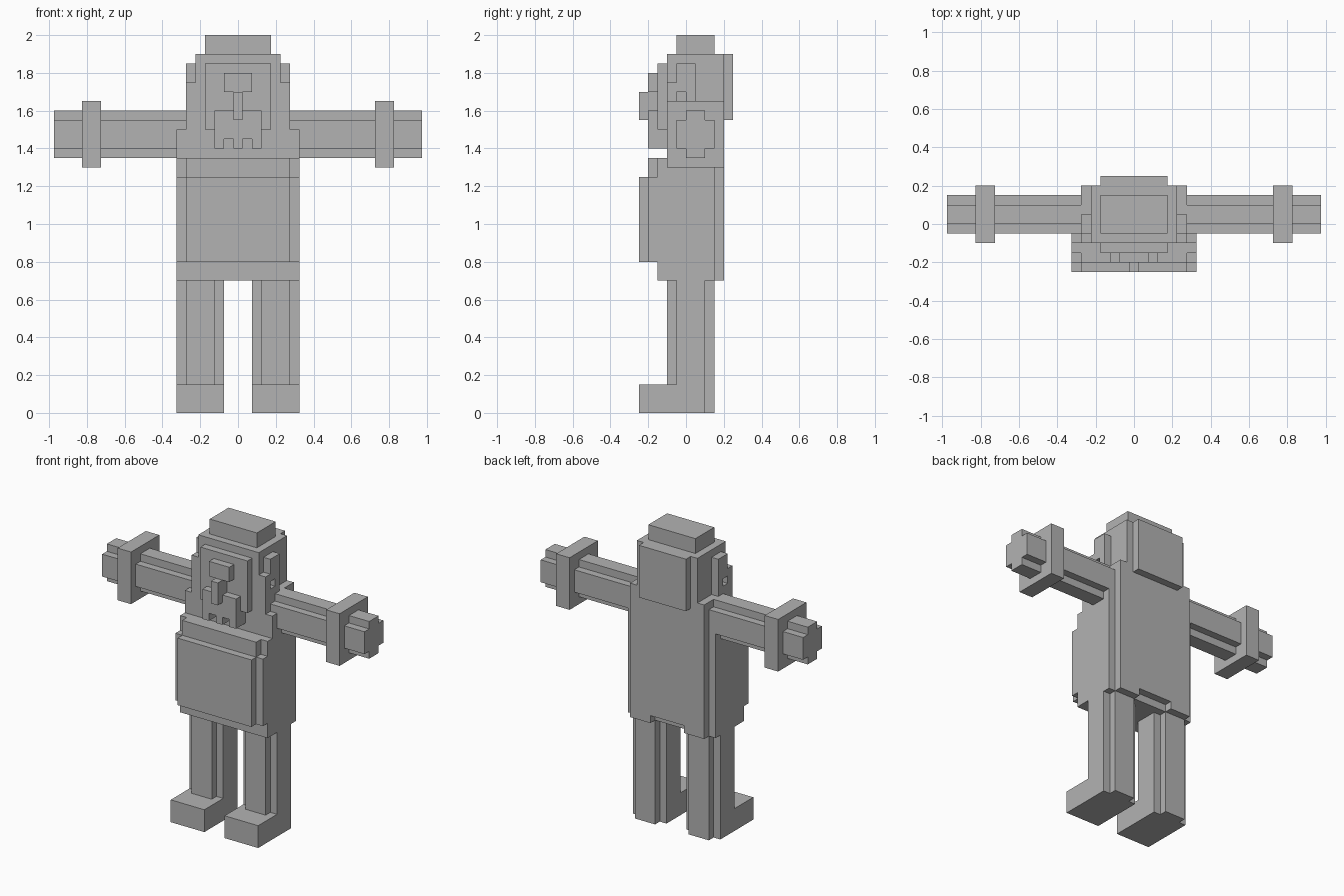
import bpy, bmesh
from mathutils import Vector

if "Cube" in bpy.data.objects:
    bpy.data.objects.remove(bpy.data.objects["Cube"])

U = 0.05          # block size
cells = {}        # (i, j, k) -> part name


def span(a, b, off=0.0):
    return range(round(a / U - off), round(b / U - off))


def block(part, x, y, z, mirror=False):
    """Fill a box with blocks; mirror repeats it across x = 0."""
    for i in span(*x, 0.5):
        for j in span(*y):
            for k in span(*z):
                cells.setdefault((i, j, k), part)
    if mirror:
        other = part.replace("right", "left")
        block(other, (-x[1], -x[0]), y, z)


def carve(x, y, z):
    for sx in (x, (-x[1], -x[0])):
        for i in span(*sx, 0.5):
            for j in span(*y):
                for k in span(*z):
                    cells.pop((i, j, k), None)


def wide(w):
    return (-w, w)


# Torso with stepped back and shoulders
block("torso", wide(.275), (-.10, .20), (.70, 1.60))
block("torso", wide(.325), (-.10, .15), (.70, 1.50))
carve((-.125, .125), (.15, .20), (.70, .75))

# Belly layers
block("belly", wide(.325), (-.15, -.10), (.70, 1.35))
block("belly", wide(.275), (-.20, -.15), (1.25, 1.35))
block("belly", wide(.325), (-.20, -.15), (.80, 1.25))
block("belly", wide(.275), (-.25, -.20), (.80, 1.25))

# Head, back of the hair and top block
block("head", wide(.225), (-.10, .20), (1.60, 1.90))
block("hair_back", wide(.175), (.20, .25), (1.55, 1.90))
block("hat", wide(.175), (-.05, .15), (1.90, 2.00))

# Ears with a small hole
block("right_ear", (.225, .275), (-.05, .05), (1.60, 1.85), True)
block("right_ear", (.225, .275), (-.10, -.05), (1.60, 1.75), True)
carve((.225, .275), (-.05, 0), (1.65, 1.70))

# Face plate, brow, nose and toothed mouth
block("face", wide(.175), (-.15, -.10), (1.50, 1.85))
block("brow", wide(.075), (-.20, -.15), (1.70, 1.80))
block("nose", wide(.025), (-.25, -.15), (1.55, 1.70))
block("mouth", wide(.125), (-.20, -.10), (1.40, 1.60))
carve((.025, .075), (-.20, -.10), (1.40, 1.45))

# Arms: cross-shaped bars with square cuffs
block("right_cuff", (.725, .825), (-.10, .20), (1.30, 1.65), True)
block("right_arm", (.275, .975), (-.05, .15), (1.40, 1.55), True)
block("right_arm", (.275, .975), (0, .10), (1.35, 1.60), True)

# Legs: cross-shaped posts with feet
block("right_leg", (.075, .325), (-.05, .10), (0, .70), True)
block("right_leg", (.125, .275), (-.10, .15), (0, .70), True)
block("right_foot", (.075, .325), (-.25, -.05), (0, .15), True)

grey = bpy.data.materials.new("plain_grey")
grey.diffuse_color = (.45, .45, .45, 1)
grey.use_nodes = True
grey.node_tree.nodes["Principled BSDF"].inputs["Base Color"].default_value = grey.diffuse_color


def build(part):
    """Skin the exposed sides of one part."""
    bm = bmesh.new()
    for cell in [c for c, p in cells.items() if p == part]:
        for axis in range(3):
            for side in (0, 1):
                near = list(cell)
                near[axis] += 2 * side - 1
                if tuple(near) in cells:
                    continue
                base = Vector((cell[0] + .5, cell[1], cell[2]))
                base[axis] += side
                a, b = Vector((0, 0, 0)), Vector((0, 0, 0))
                a[(axis + 1) % 3] = 1
                b[(axis + 2) % 3] = 1
                quad = [base, base + a, base + a + b, base + b]
                if not side:
                    quad.reverse()
                bm.faces.new([bm.verts.new(v * U) for v in quad])
    bmesh.ops.remove_doubles(bm, verts=bm.verts, dist=1e-4)
    bmesh.ops.dissolve_limit(bm, angle_limit=.02, verts=bm.verts, edges=bm.edges)
    mesh = bpy.data.meshes.new(part)
    bm.to_mesh(mesh)
    bm.free()
    mesh.materials.append(grey)
    bpy.context.collection.objects.link(bpy.data.objects.new(part, mesh))


for name in dict.fromkeys(cells.values()):
    build(name)
